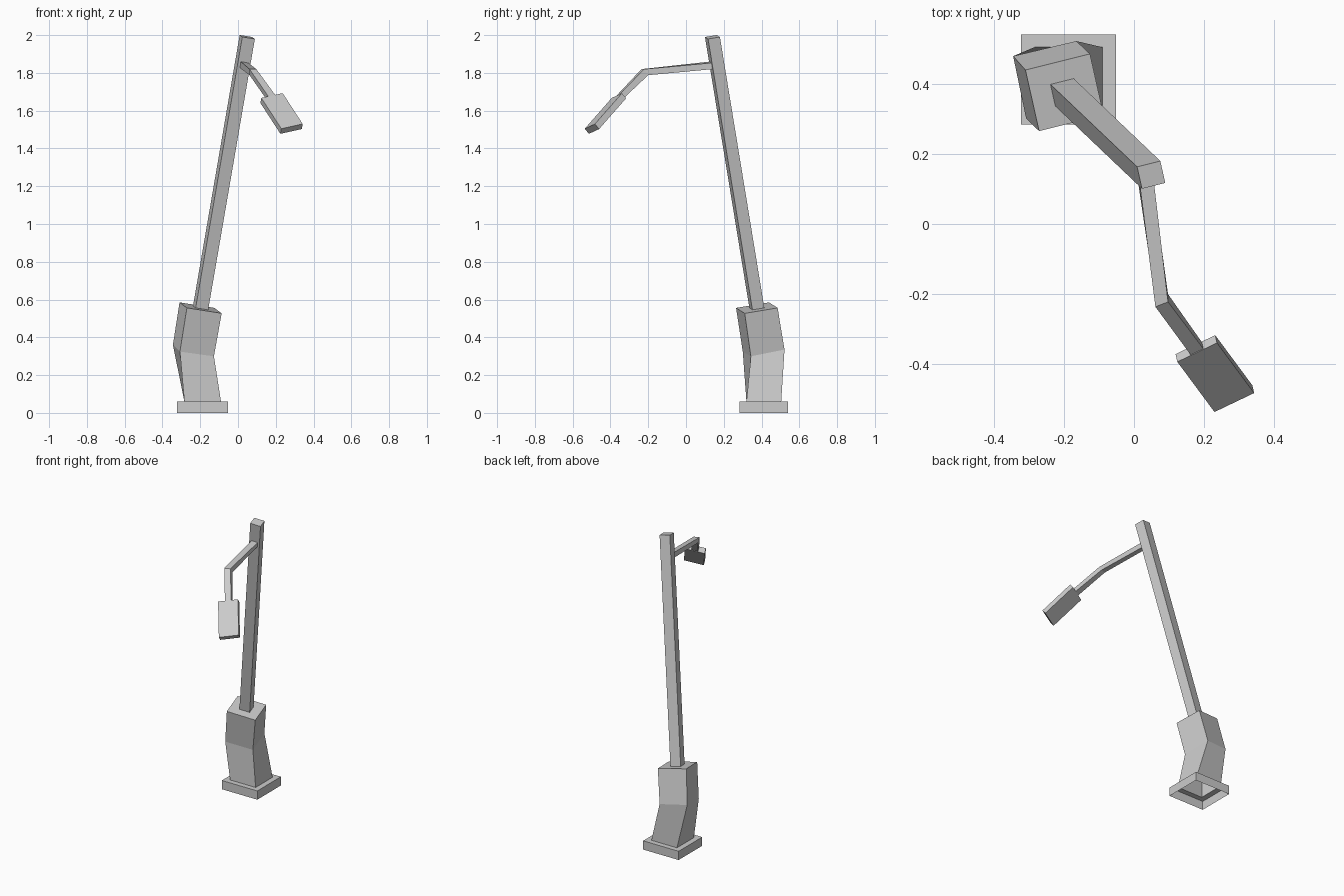
import bpy
import bmesh
from mathutils import Vector

if "Cube" in bpy.data.objects:
    bpy.data.objects.remove(bpy.data.objects["Cube"])


def section(c, u, v):
    """Four-cornered cross-section from a centre and two half-axes."""
    c, u, v = Vector(c), Vector(u), Vector(v)
    return [c - u - v, c + u - v, c + u + v, c - u + v]


def loft(name, sections, cap_start=True, cap_end=True):
    """Flat-faced skin through a series of cross-sections."""
    bm = bmesh.new()
    rings = [[bm.verts.new(p) for p in s] for s in sections]
    for a, b in zip(rings, rings[1:]):
        for i in range(4):
            j = (i + 1) % 4
            bm.faces.new((a[i], a[j], b[j], b[i]))
    if cap_start:
        bm.faces.new(rings[0][::-1])
    if cap_end:
        bm.faces.new(rings[-1])
    mesh = bpy.data.meshes.new(name)
    bm.to_mesh(mesh)
    bm.free()
    obj = bpy.data.objects.new(name, mesh)
    bpy.context.collection.objects.link(obj)
    return obj


# Base plate: hollow underneath, with an opening under the pedestal
foot = section((-.187, .412, .06), (.097, 0, 0), (0, .092, 0))
loft("base_plate", [
    section((-.187, .412, 0), (.135, 0, 0), (0, .128, 0)),
    section((-.187, .412, .06), (.135, 0, 0), (0, .128, 0)),
    foot], cap_start=False, cap_end=False)

# Bent pedestal, leaning and twisting upwards
top_c = Vector((-.198, .375, .556))
top_u, top_v = Vector((.092, .023, -.0145)), Vector((-.0195, .087, .0145))
loft("pedestal", [
    foot,
    section((-.236, .411, .33), (.09, .0215, -.0125), (-.0185, .089, .018)),
    section(top_c, top_u, top_v)], cap_start=False)

# Leaning pole grows from the middle of the pedestal top
lean = Vector((.247, -.235, 1.434))
pole = [section(top_c + lean * t, top_u * .36, top_v * .36) for t in (0, 1)]
loft("pole", pole)

# Lamp head: a flat tilted box
along = Vector((.106, -.143, -.163))
side = Vector((.0565, .027, .0125))
thick = Vector((.0025, -.011, .0135))
back = Vector((.18, -.366, 1.680)) - thick
loft("lamp_head", [section(back + along * t, side, thick) for t in (0, 1)])

# Bracket arm: out from the pole, elbow, then down to the lamp head
loft("bracket_arm", [
    section((.032, .136, 1.840), (.02, .005, -.0035), (.0025, -.0025, .0165)),
    section((.079, -.218, 1.804), (.018, .007, 0), (0, -.011, .016)),
    section(back, side * .32, thick * .85)])
